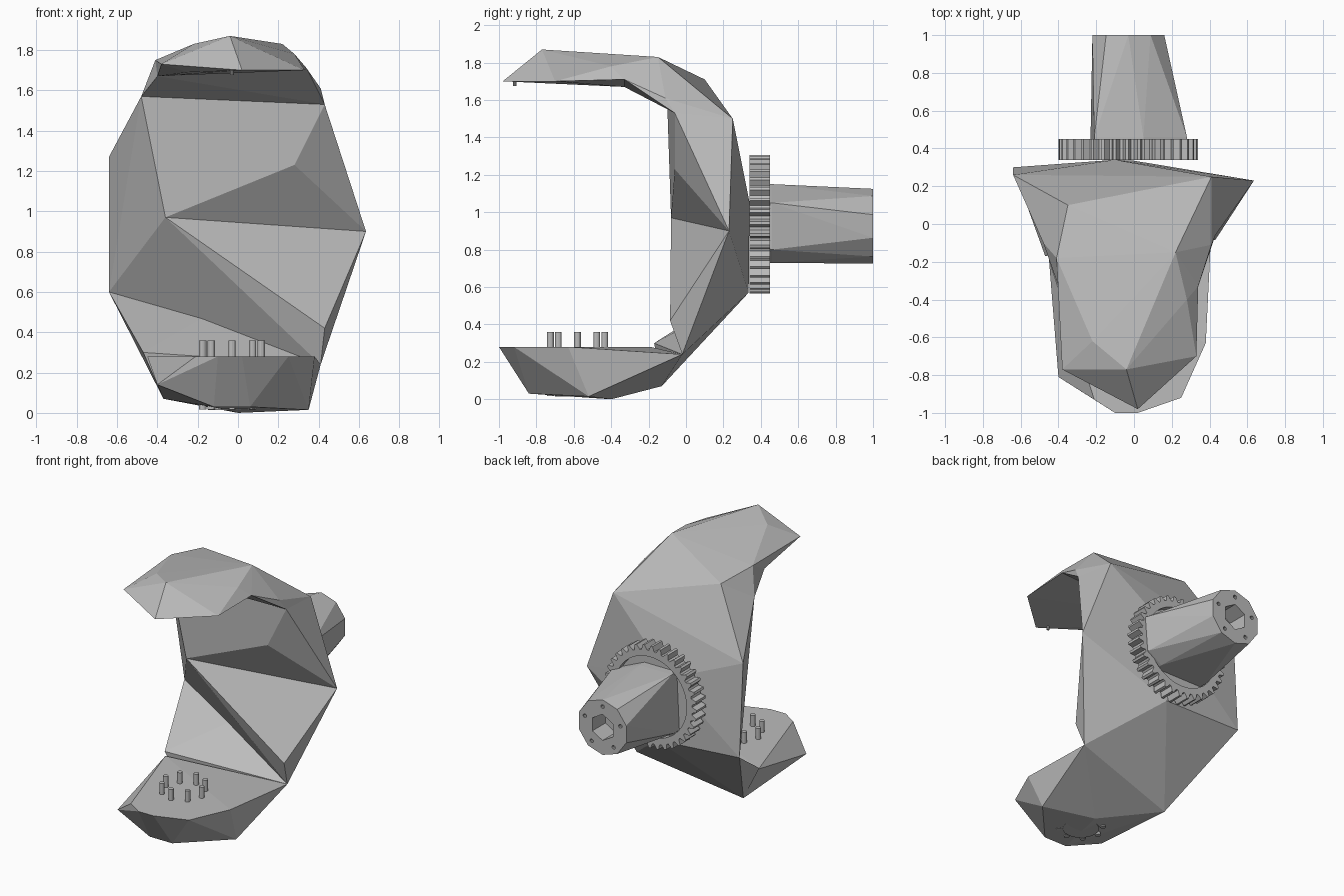
import bpy, bmesh, math
from mathutils import Vector, Matrix

cube = bpy.data.objects.get("Cube")
if cube:
    bpy.data.objects.remove(cube, do_unlink=True)

grey = bpy.data.materials.new("plain_grey")
grey.use_nodes = True
grey.diffuse_color = (0.5, 0.5, 0.5, 1)
grey.node_tree.nodes["Principled BSDF"].inputs["Base Color"].default_value = (0.5, 0.5, 0.5, 1)


def finish(bm, name):
    bmesh.ops.recalc_face_normals(bm, faces=bm.faces)
    mesh = bpy.data.meshes.new(name)
    bm.to_mesh(mesh)
    bm.free()
    mesh.materials.append(grey)
    obj = bpy.data.objects.new(name, mesh)
    bpy.context.scene.collection.objects.link(obj)
    return obj


def hull(name, points):
    """Faceted solid wrapped around a few corner points."""
    bm = bmesh.new()
    for p in points:
        bm.verts.new(p)
    bmesh.ops.convex_hull(bm, input=bm.verts)
    loose = [v for v in bm.verts if not v.link_faces]
    bmesh.ops.delete(bm, geom=loose, context="VERTS")
    bmesh.ops.dissolve_limit(bm, angle_limit=0.01, verts=bm.verts, edges=bm.edges)
    return finish(bm, name)


def cylinder(name, centre, radius, depth, sides, axis="Z"):
    bm = bmesh.new()
    turn = Matrix.Rotation(math.pi / 2, 4, "X") if axis == "Y" else Matrix()
    bmesh.ops.create_cone(bm, cap_ends=True, segments=sides, radius1=radius, radius2=radius,
                          depth=depth, matrix=Matrix.Translation(centre) @ turn)
    return finish(bm, name)


def ring_point(cx, cz, r, a, y):
    return Vector((cx + r * math.cos(a), y, cz + r * math.sin(a)))


# Corners shared by neighbouring parts
ridge_right, ridge_left = (0.22, -0.15, 1.83), (-0.41, -0.18, 1.75)
shoulder_right, shoulder_left = (0.41, 0.25, 1.5), (-0.35, 0.1, 1.71)
throat_right, throat_left = (0.43, -0.06, 1.53), (-0.48, -0.1, 1.57)
roof_right, roof_left = (0.34, -0.33, 1.71), (-0.4, -0.33, 1.67)
elbow_right, elbow_left = (0.635, 0.23, 0.9), (-0.64, 0.3, 0.6)
inner_knee, inner_ankle = (-0.36, -0.08, 0.97), (0.43, -0.085, 0.42)
spine_high, spine_low = (-0.1, 0.34, 1.05), (0.0, 0.335, 0.57)
heel_right, heel_left = (0.41, -0.02, 0.24), (-0.47, -0.17, 0.3)
sole_back = (-0.37, -0.13, 0.07)

# Upright arm in faceted blocks, creased on its inner side
hull("upper_arm", [
    inner_knee, elbow_right, elbow_left, throat_right, throat_left,
    shoulder_right, shoulder_left, spine_high,
    (-0.64, 0.26, 1.27), (0.28, -0.06, 1.23)])
hull("lower_arm", [
    inner_knee, inner_ankle, elbow_right, elbow_left, heel_right,
    spine_high, spine_low])
hull("ankle", [elbow_left, heel_right, heel_left, sole_back, spine_low])
hull("neck", [
    throat_right, throat_left, shoulder_right, shoulder_left,
    ridge_right, ridge_left, roof_right, roof_left, (0.41, -0.11, 1.61)])

# Overhanging hook at the top
hull("top_hook", [
    ridge_right, ridge_left, roof_right, roof_left,
    (0.02, -0.98, 1.7), (-0.38, -0.77, 1.73), (-0.04, -0.77, 1.87),
    (-0.22, -0.62, 1.83), (0.33, -0.7, 1.7), (0.28, -0.4, 1.78),
    (-0.25, -0.72, 1.69)])
cylinder("hook_stud", (-0.03, -0.915, 1.695), 0.01, 0.04, 10)

# Foot with a flat top
hull("foot", [
    heel_right, sole_back, (-0.45, -0.19, 0.28), (-0.1, -1.0, 0.28),
    (0.02, -1.0, 0.28), (0.25, -0.92, 0.28), (0.38, -0.63, 0.28),
    (-0.21, -0.93, 0.28), (-0.4, -0.81, 0.14), (0.35, -0.52, 0.015),
    (0.0, -0.4, 0.0), (-0.12, -0.84, 0.03), (0.06, -0.84, 0.03)])

# Ring of pins on the foot, with matching studs below
cylinder("foot_socket", (-0.03, -0.58, 0.022), 0.12, 0.016, 16)
for i in range(8):
    a = i * math.pi / 4
    x, y = -0.03 + 0.145 * math.cos(a), -0.58 + 0.145 * math.sin(a)
    cylinder(f"foot_pin_{i + 1}", (x, y, 0.31), 0.018, 0.1, 12)
    cylinder(f"foot_stud_{i + 1}", (x, y, 0.032), 0.018, 0.03, 12)

# Toothed ring
gx, gz, count = -0.03, 0.935, 144
bm = bmesh.new()
loops = [[], [], [], []]
for i in range(count):
    a = 2 * math.pi * i / count
    outer = 0.37 if i % 4 < 2 else 0.335
    for loop, r, y in zip(loops, (outer, outer, 0.29, 0.29), (0.34, 0.45, 0.45, 0.34)):
        loop.append(bm.verts.new(ring_point(gx, gz, r, a, y)))
for k in range(4):
    p, q = loops[k], loops[(k + 1) % 4]
    for i in range(count):
        j = (i + 1) % count
        bm.faces.new((p[i], p[j], q[j], q[i]))
finish(bm, "gear_ring")
cylinder("gear_web", (gx, 0.375, gz), 0.295, 0.06, 36, "Y")

# Tapered faceted shaft
root = [(-0.21, 1.15), (0.05, 1.15), (0.28, 1.05), (0.26, 0.8), (0.15, 0.73), (-0.23, 0.73)]
sx, sz = -0.03, 0.925
end = [ring_point(sx, sz, 0.2, (i + 0.5) * math.pi / 5, 1.0) for i in range(10)]
shaft = hull("shaft", [(x, y, z) for x, z in root for y in (0.39, 0.46)] + end)

# Sockets in the shaft end: one hexagon and five screw holes
cutters = [cylinder("hex_cutter", (sx, 1.0, sz), 0.095, 0.3, 6, "Y")]
for i in range(5):
    spot = ring_point(sx, sz, 0.15, math.pi / 2 + i * 2 * math.pi / 5, 1.0)
    cutters.append(cylinder(f"screw_cutter_{i + 1}", spot, 0.014, 0.12, 10, "Y"))
bpy.context.view_layer.objects.active = shaft
for cutter in cutters:
    cutter.hide_render = True
    mod = shaft.modifiers.new("socket", "BOOLEAN")
    mod.operation = "DIFFERENCE"
    mod.solver = "EXACT"
    mod.object = cutter
    bpy.ops.object.modifier_apply(modifier=mod.name)
    bpy.data.objects.remove(cutter, do_unlink=True)
